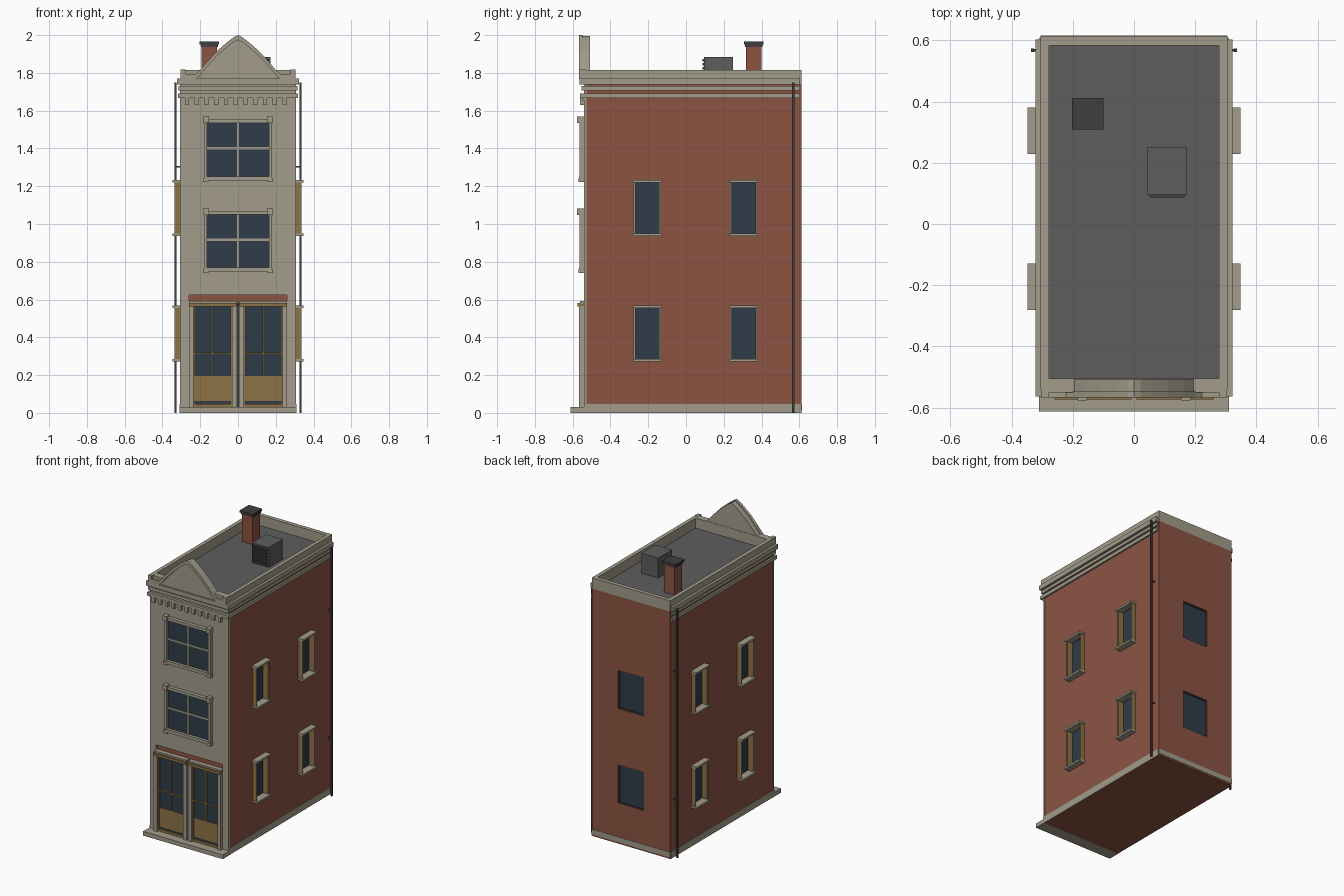
import bpy, bmesh
from mathutils import Vector


def material(name, r, g, b):
    m = bpy.data.materials.new(name)
    m.diffuse_color = (r, g, b, 1)
    return m


STONE = material("stone", 0.36, 0.335, 0.255)
BRICK = material("brick", 0.26, 0.088, 0.055)
GLASS = material("glass", 0.028, 0.045, 0.065)
WOOD = material("wood", 0.27, 0.17, 0.062)
ROOF = material("roof_grey", 0.11, 0.11, 0.11)
METAL = material("dark_metal", 0.05, 0.05, 0.052)


def finish(name, bm, mat):
    bmesh.ops.recalc_face_normals(bm, faces=bm.faces)
    me = bpy.data.meshes.new(name)
    bm.to_mesh(me)
    bm.free()
    me.materials.append(mat)
    ob = bpy.data.objects.new(name, me)
    bpy.context.collection.objects.link(ob)
    return ob


def boxes(name, mat, items, mirror=False):
    """One object from boxes (x0, x1, y0, y1, z0, z1), optionally copied to -x."""
    bm = bmesh.new()
    items = list(items)
    if mirror:
        items += [(-b, -a, c, d, e, f) for a, b, c, d, e, f in items]
    for x0, x1, y0, y1, z0, z1 in items:
        vs = bmesh.ops.create_cube(bm, size=1)["verts"]
        for v in vs:
            v.co = Vector(((x0 + x1) / 2 + v.co.x * (x1 - x0),
                           (y0 + y1) / 2 + v.co.y * (y1 - y0),
                           (z0 + z1) / 2 + v.co.z * (z1 - z0)))
    return finish(name, bm, mat)


def extrude_y(name, mat, outline, y0, y1):
    """Solid from an (x, z) outline between y0 and y1."""
    bm = bmesh.new()
    f = bm.faces.new([bm.verts.new((x, y0, z)) for x, z in outline])
    r = bmesh.ops.extrude_face_region(bm, geom=[f])
    for v in r["geom"]:
        if isinstance(v, bmesh.types.BMVert):
            v.co.y = y1
    return finish(name, bm, mat)


FLOORS = (0.285, 0.95)          # lower edges of side and back windows
SIDE_Y = (-0.205, 0.305)        # centres of side windows
WH = 0.27                       # their height

# Brick body with recessed window openings
body = boxes("brick_body", BRICK, [(-0.305, 0.305, -0.53, 0.612, 0.0, 1.74)])
side_cuts = [(0.29, 0.35, y - 0.066, y + 0.066, z, z + WH) for z in FLOORS for y in SIDE_Y]
back_cuts = [(-0.1, 0.1, 0.598, 0.65, z, z + WH) for z in FLOORS]
cutter = boxes("window_cutter", BRICK,
               side_cuts + [(-b, -a, c, d, e, f) for a, b, c, d, e, f in side_cuts] + back_cuts)
cutter.hide_render = True
cutter.hide_set(True)
mod = body.modifiers.new("openings", "BOOLEAN")
mod.operation, mod.solver, mod.object = "DIFFERENCE", "EXACT", cutter

# Back window glass and thin frames
boxes("back_glass", GLASS, [(-0.1, 0.1, 0.596, 0.600, z, z + WH) for z in FLOORS])
boxes("back_frame", METAL,
      [b for z in FLOORS for b in (
          (-0.1, -0.095, 0.598, 0.606, z, z + WH), (0.095, 0.1, 0.598, 0.606, z, z + WH),
          (-0.1, 0.1, 0.598, 0.606, z + WH - 0.005, z + WH), (-0.1, 0.1, 0.598, 0.606, z, z + 0.005))])

# Side windows: glass, wooden jambs, stone facing, sills and lintels
glass, jambs, facing, sills = [], [], [], []
for z in FLOORS:
    for y in SIDE_Y:
        glass.append((0.285, 0.294, y - 0.066, y + 0.066, z, z + WH))
        for s in (-1, 1):
            a, b = sorted((y + s * 0.062, y + s * 0.071))
            jambs.append((0.292, 0.333, a, b, z, z + WH))
            a, b = sorted((y + s * 0.066, y + s * 0.072))
            facing.append((0.333, 0.337, a, b, z, z + WH))
        sills.append((0.292, 0.348, y - 0.076, y + 0.076, z - 0.013, z))
        sills.append((0.292, 0.348, y - 0.076, y + 0.076, z + WH, z + WH + 0.013))
boxes("side_glass", GLASS, glass, True)
boxes("side_jambs", WOOD, jambs, True)
boxes("side_jamb_facing", STONE, facing, True)
boxes("side_sills_and_lintels", STONE, sills, True)

# Stone plinth and front step
boxes("plinth", STONE, [(-0.309, 0.309, -0.54, 0.609, -0.0, 0.048),
                        (-0.305, 0.305, 0.60, 0.615, 0.012, 0.048)])
boxes("front_step", STONE, [(-0.31, 0.31, -0.612, -0.52, 0.0, 0.03)])

# Stone front wall around the entrance opening
boxes("front_wall", STONE, [(-0.306, 0.306, -0.541, -0.528, 0.625, 1.74),
                            (-0.306, -0.26, -0.541, -0.528, 0.03, 0.625),
                            (0.26, 0.306, -0.541, -0.528, 0.03, 0.625)])

# Front windows with cornered surrounds and crossed bars
for label, z0, z1 in (("upper", 1.248, 1.54), ("middle", 0.767, 1.053)):
    zm = (z0 + z1) / 2 + 0.007
    boxes(label + "_front_glass", GLASS, [(-0.165, 0.165, -0.546, -0.54, z0, z1)])
    boxes(label + "_front_surround", STONE,
          [(0.163, 0.18, -0.564, -0.54, z0 - 0.012, z1 + 0.012),
           (0.153, 0.184, -0.576, -0.54, z1 - 0.006, z1 + 0.028),
           (0.155, 0.184, -0.570, -0.54, z0 - 0.026, z0 - 0.004)], True)
    boxes(label + "_front_rails_and_bars", STONE,
          [(-0.178, 0.178, -0.566, -0.54, z1 - 0.004, z1 + 0.016),
           (-0.178, 0.178, -0.566, -0.54, z0 - 0.018, z0 + 0.004),
           (-0.005, 0.005, -0.552, -0.54, z0, z1),
           (-0.165, 0.165, -0.552, -0.54, zm - 0.006, zm + 0.006)])

# Pair of entrance doors
boxes("door_posts", STONE, [(0.235, 0.26, -0.566, -0.53, 0.03, 0.565),
                            (0.006, 0.033, -0.566, -0.53, 0.03, 0.565),
                            (0.006, 0.26, -0.562, -0.53, 0.58, 0.592)], True)
boxes("door_gap", METAL, [(-0.006, 0.006, -0.55, -0.53, 0.03, 0.58)])
boxes("door_glass", GLASS, [(0.033, 0.235, -0.542, -0.53, 0.04, 0.565)], True)
boxes("door_panel", WOOD, [(0.038, 0.230, -0.548, -0.53, 0.062, 0.196)], True)
boxes("door_frame", WOOD, [(0.008, 0.26, -0.574, -0.53, 0.563, 0.581),
                           (0.033, 0.040, -0.552, -0.53, 0.04, 0.565),
                           (0.228, 0.235, -0.552, -0.53, 0.04, 0.565),
                           (0.130, 0.138, -0.550, -0.53, 0.196, 0.565),
                           (0.033, 0.235, -0.550, -0.53, 0.312, 0.321),
                           (0.033, 0.235, -0.552, -0.53, 0.03, 0.046)], True)

# Cornice: stepped bands around front and sides
for i, (x, y, z0, z1) in enumerate(((0.317, -0.560, 1.668, 1.692),
                                    (0.314, -0.554, 1.708, 1.730),
                                    (0.322, -0.564, 1.738, 1.770))):
    boxes(f"cornice_band_{i + 1}", STONE,
          [(-x, x, y, -0.52, z0, z1),
           (0.295, x, -0.52, 0.603, z0, z1), (-x, -0.295, -0.52, 0.603, z0, z1)])

# Dentil blocks below the cornice
boxes("dentils", STONE, [(-0.281 + i * 0.0516, -0.259 + i * 0.0516, -0.56, -0.54, 1.63, 1.67)
                         for i in range(11)])
boxes("dentil_rail", STONE, [(-0.306, 0.306, -0.548, -0.53, 1.655, 1.67)])

# Parapet and flat roof
boxes("parapet", STONE, [(-0.305, -0.278, -0.54, 0.612, 1.738, 1.816),
                         (0.278, 0.305, -0.54, 0.612, 1.738, 1.816),
                         (-0.28, 0.28, 0.583, 0.612, 1.738, 1.816),
                         (-0.28, 0.28, -0.54, -0.505, 1.738, 1.816),
                         (-0.303, 0.303, -0.55, -0.53, 1.76, 1.816)])
boxes("flat_roof", ROOF, [(-0.28, 0.28, -0.51, 0.585, 1.73, 1.745)])

# Gable: solid panel with a raised trim following its outline
half = [(0.300, 1.795), (0.222, 1.795), (0.200, 1.815), (0.165, 1.858),
        (0.110, 1.917), (0.060, 1.960), (0.022, 1.990)]
top = half + [(0.0, 2.0)] + [(-x, z) for x, z in reversed(half)]
inner = [(x, z - 0.026) for x, z in top]
extrude_y("gable_panel", STONE,
          [(x, z - 0.006) for x, z in top[2:-2]] + [(-0.2, 1.77), (0.2, 1.77)], -0.552, -0.507)
extrude_y("gable_trim", STONE, top + inner[::-1], -0.567, -0.545)
boxes("gable_end_blocks", STONE, [(0.278, 0.304, -0.567, -0.53, 1.768, 1.818)], True)

# Chimney with stepped cap
boxes("chimney", BRICK, [(-0.192, -0.110, 0.318, 0.400, 1.74, 1.945)])
boxes("chimney_cap", METAL, [(-0.197, -0.105, 0.313, 0.405, 1.938, 1.950),
                             (-0.203, -0.100, 0.308, 0.411, 1.950, 1.965)])

# Rooftop air unit with slatted front
boxes("air_unit", ROOF, [(0.042, 0.173, 0.095, 0.25, 1.74, 1.885)])
boxes("air_unit_slats", METAL, [(0.050, 0.165, 0.087, 0.096, 1.755 + i * 0.021, 1.769 + i * 0.021)
                                for i in range(6)])

# Downspouts near the back corners
boxes("downspouts", METAL, [(0.326, 0.337, 0.562, 0.574, 0.0, 1.75),
                            (0.300, 0.330, 0.564, 0.572, 0.40, 0.408),
                            (0.300, 0.330, 0.564, 0.572, 1.30, 1.308)], True)
